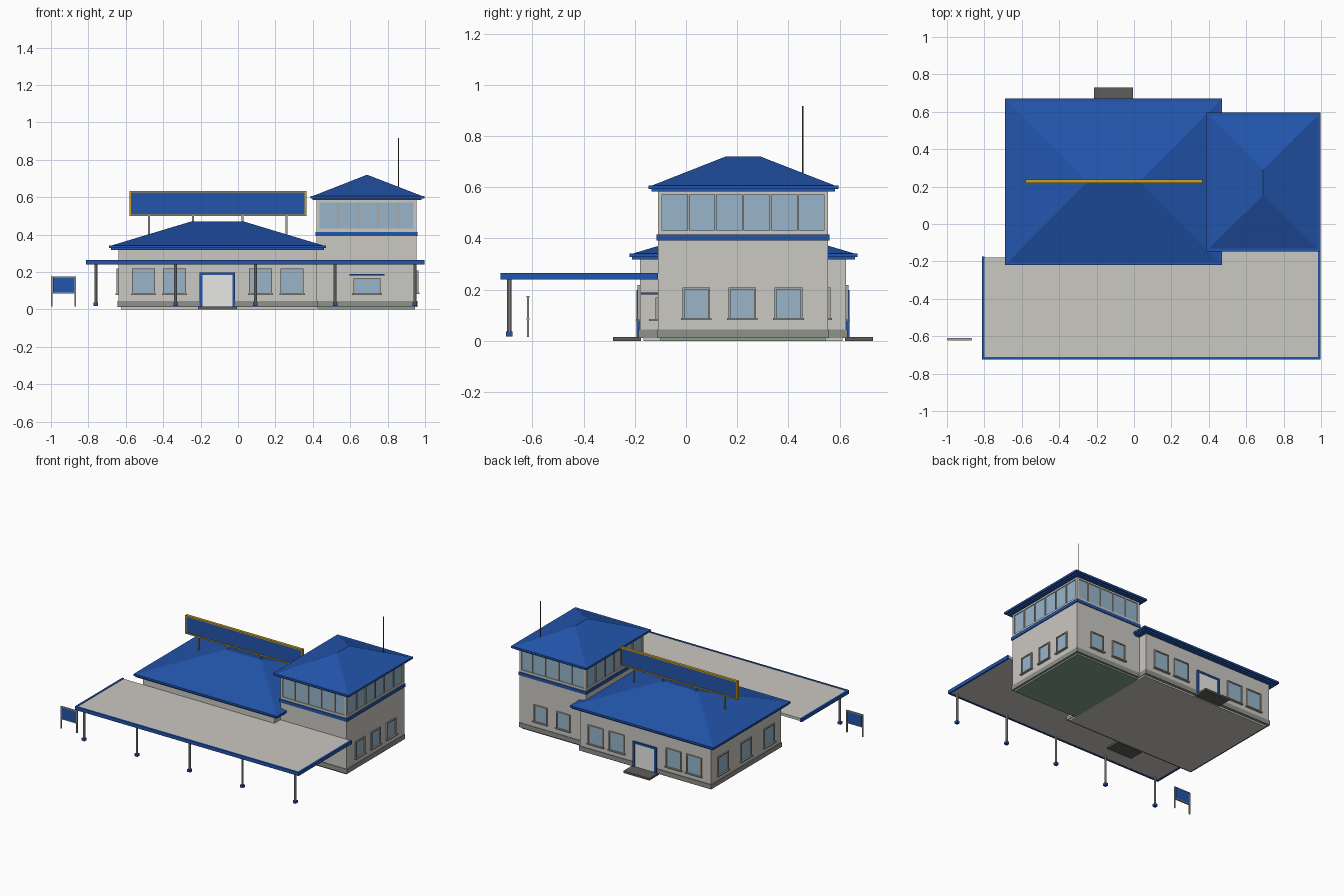
import bpy, bmesh, math

if "Cube" in bpy.data.objects:
    bpy.data.objects.remove(bpy.data.objects["Cube"])

def mat(name, r, g, b):
    m = bpy.data.materials.new(name)
    m.diffuse_color = (r, g, b, 1)
    m.use_nodes = True
    m.node_tree.nodes["Principled BSDF"].inputs["Base Color"].default_value = m.diffuse_color
    return m

BLUE = mat("blue", 0.016, 0.09, 0.41)
WALL = mat("warm light grey", 0.60, 0.58, 0.54)
GLASS = mat("pale blue glass", 0.31, 0.46, 0.59)
YELLOW = mat("golden yellow", 0.58, 0.36, 0.02)
DARK = mat("dark grey", 0.11, 0.11, 0.105)
PLINTH = mat("mid grey", 0.28, 0.28, 0.265)
FRAME = mat("frame grey", 0.40, 0.39, 0.36)
GREEN = mat("grey green", 0.24, 0.35, 0.28)
WHITE = mat("white", 0.95, 0.95, 0.94)

def mesh_object(name, bm, material):
    bmesh.ops.recalc_face_normals(bm, faces=bm.faces)
    me = bpy.data.meshes.new(name)
    bm.to_mesh(me)
    bm.free()
    me.materials.append(material)
    ob = bpy.data.objects.new(name, me)
    bpy.context.collection.objects.link(ob)
    return ob

def box(name, x0, x1, y0, y1, z0, z1, material):
    bm = bmesh.new()
    bmesh.ops.create_cube(bm, size=1)
    for v in bm.verts:
        v.co = (x0 if v.co.x < 0 else x1, y0 if v.co.y < 0 else y1, z0 if v.co.z < 0 else z1)
    return mesh_object(name, bm, material)

def rod(name, x, y, z0, z1, r, material, sides=10):
    bm = bmesh.new()
    bmesh.ops.create_cone(bm, segments=sides, radius1=r, radius2=r, depth=z1 - z0, cap_ends=True)
    bmesh.ops.translate(bm, vec=(x, y, (z0 + z1) / 2), verts=bm.verts)
    return mesh_object(name, bm, material)

def hip_roof(name, x0, x1, y0, y1, z0, z1, ridge):
    """Hipped roof whose ridge runs between the two given points."""
    bm = bmesh.new()
    a, b, c, d = [bm.verts.new((x, y, z0)) for x, y in ((x0, y0), (x1, y0), (x1, y1), (x0, y1))]
    p, q = [bm.verts.new((x, y, z1)) for x, y in ridge]
    if ridge[0][1] == ridge[1][1]:
        faces = [(a, b, q, p), (b, c, q), (c, d, p, q), (d, a, p)]
    else:
        faces = [(a, b, p), (b, c, q, p), (c, d, q), (d, a, p, q)]
    for f in faces + [(d, c, b, a)]:
        bm.faces.new(f)
    return mesh_object(name, bm, BLUE)

def on_wall(name, side, at, u0, u1, z0, z1, d0, d1, material):
    """Box on a wall: u runs along it, d is the distance out from it."""
    s = 1 if side in ("right", "back") else -1
    lo, hi = sorted((at + s * d0, at + s * d1))
    if side in ("front", "back"):
        return box(name, u0, u1, lo, hi, z0, z1, material)
    return box(name, lo, hi, u0, u1, z0, z1, material)

def window(name, side, at, c, w, z0, z1):
    u0, u1, t = c - w / 2, c + w / 2, 0.008
    on_wall(name + "_glass", side, at, u0, u1, z0, z1, 0, 0.003, GLASS)
    for e in (u0, u1):
        on_wall(name + "_jamb", side, at, e - t / 2, e + t / 2, z0, z1, 0, 0.009, FRAME)
    on_wall(name + "_head", side, at, u0 - t / 2, u1 + t / 2, z1 - t / 2, z1 + t / 2, 0, 0.009, FRAME)
    on_wall(name + "_sill", side, at, u0 - 0.01, u1 + 0.01, z0 - 0.008, z0, 0, 0.015, FRAME)

# Main hall
MX0, MX1, MY0, MY1 = -0.64, 0.42, -0.18, 0.625
box("hall_floor", MX0 + 0.015, MX1, MY0 + 0.015, MY1 - 0.015, 0, 0.015, WALL)
box("hall_plinth", MX0 - 0.005, MX1 + 0.005, MY0 - 0.005, MY1 + 0.005, 0.012, 0.045, PLINTH)
box("hall_walls", MX0, MX1, MY0, MY1, 0.02, 0.325, WALL)
box("hall_soffit", -0.68, 0.46, -0.21, 0.66, 0.318, 0.33, BLUE)
box("hall_eave", -0.69, 0.47, -0.22, 0.67, 0.328, 0.342, BLUE)
hip_roof("hall_roof", -0.675, 0.455, -0.205, 0.655, 0.342, 0.47, [(-0.25, 0.225), (0.03, 0.225)])
for side, at in (("front", MY0), ("back", MY1)):
    for x in (-0.505, -0.34, 0.12, 0.29):
        window("hall_window", side, at, x, 0.115, 0.085, 0.215)
    # Doorway with blue surround and step
    on_wall("door_panel", side, at, -0.19, -0.03, 0.015, 0.185, 0, 0.007, WHITE)
    for x in (-0.205, -0.03):
        on_wall("door_jamb", side, at, x, x + 0.015, 0.015, 0.185, 0, 0.013, BLUE)
    on_wall("door_head", side, at, -0.205, -0.015, 0.185, 0.198, 0, 0.013, BLUE)
    on_wall("door_step", side, at, -0.215, -0.005, 0, 0.015, -0.005, 0.105, DARK)
for y in (-0.04, 0.225, 0.49):
    window("hall_side_window", "left", MX0, y, 0.115, 0.085, 0.215)

# Tower
TX0, TX1, TY0, TY1 = 0.42, 0.955, -0.11, 0.555
box("tower_floor", TX0 + 0.005, TX1 - 0.01, TY0 + 0.01, TY1 - 0.01, 0, 0.015, GREEN)
box("tower_plinth", TX0, TX1 + 0.004, TY0 - 0.004, TY1 + 0.004, 0.012, 0.045, PLINTH)
box("tower_walls", TX0, TX1, TY0, TY1, 0.02, 0.395, WALL)
box("tower_band", TX0 - 0.006, TX1 + 0.006, TY0 - 0.006, TY1 + 0.006, 0.392, 0.415, BLUE)
box("tower_cab", TX0 + 0.006, TX1 - 0.006, TY0 + 0.006, TY1 - 0.006, 0.41, 0.59, GLASS)
box("cab_sill", TX0, TX1, TY0, TY1, 0.413, 0.432, WALL)
box("cab_head", TX0, TX1, TY0, TY1, 0.572, 0.59, WALL)
for x in (TX0, TX1 - 0.016):
    for y in (TY0, TY1 - 0.016):
        box("cab_corner", x, x + 0.016, y, y + 0.016, 0.43, 0.575, WALL)
for side, at in (("front", TY0), ("back", TY1)):
    for i in range(1, 5):
        x = TX0 + 0.008 + i * 0.107
        on_wall("cab_mullion", side, at, x - 0.004, x + 0.004, 0.43, 0.575, -0.008, 0, FRAME)
for side, at in (("left", TX0), ("right", TX1)):
    for i in range(1, 6):
        y = TY0 + 0.012 + i * 0.107
        on_wall("cab_mullion", side, at, y - 0.004, y + 0.004, 0.43, 0.575, -0.008, 0, FRAME)
box("tower_soffit", 0.398, 0.982, -0.135, 0.582, 0.584, 0.595, BLUE)
box("tower_eave", 0.387, 0.997, -0.147, 0.595, 0.593, 0.607, BLUE)
hip_roof("tower_roof", 0.402, 0.982, -0.132, 0.58, 0.607, 0.72, [(0.69, 0.155), (0.69, 0.29)])
rod("antenna", 0.858, 0.455, 0.65, 0.917, 0.003, DARK, 8)
for y in (0.04, 0.22, 0.40):
    window("tower_side_window", "right", TX1, y, 0.1, 0.09, 0.205)
for x in (0.60, 0.785):
    window("tower_back_window", "back", TY1, x, 0.1, 0.09, 0.205)
# Service window with counter and awning
window("service_window", "front", TY0, 0.69, 0.135, 0.085, 0.165)
on_wall("service_counter", "front", TY0, 0.61, 0.77, 0.077, 0.085, 0, 0.035, FRAME)
on_wall("service_awning", "front", TY0, 0.597, 0.783, 0.182, 0.19, 0, 0.065, BLUE)

# Canopy
box("canopy_slab", -0.80, 0.985, -0.712, -0.18, 0.243, 0.262, WALL)
box("canopy_slab_rear", 0.42, 0.985, -0.18, -0.11, 0.243, 0.262, WALL)
box("canopy_fascia_front", -0.812, 0.997, -0.724, -0.71, 0.24, 0.265, BLUE)
box("canopy_fascia_left", -0.812, -0.798, -0.712, -0.175, 0.24, 0.265, BLUE)
box("canopy_fascia_right", 0.983, 0.997, -0.712, -0.11, 0.24, 0.265, BLUE)
for i in range(5):
    x = -0.76 + i * 0.4265
    rod("canopy_column", x, -0.69, 0.02, 0.245, 0.008, FRAME)
    box("column_foot", x - 0.012, x + 0.012, -0.702, -0.678, 0.018, 0.036, BLUE)

# Roof sign
box("roof_sign_panel", -0.572, 0.357, 0.222, 0.236, 0.508, 0.625, BLUE)
for z in (0.498, 0.624):
    box("roof_sign_rail", -0.58, 0.365, 0.219, 0.239, z, z + 0.009, YELLOW)
for x in (-0.58, 0.356):
    box("roof_sign_end", x, x + 0.009, 0.219, 0.239, 0.498, 0.633, YELLOW)
for x in (-0.475, -0.24, 0.025, 0.26):
    box("roof_sign_post", x - 0.005, x + 0.005, 0.224, 0.234, 0.38, 0.5, FRAME)

# Free-standing board
box("board_panel", -0.99, -0.875, -0.62, -0.612, 0.09, 0.172, BLUE)
for z in (0.084, 0.17):
    box("board_rail", -0.995, -0.87, -0.622, -0.61, z, z + 0.006, FRAME)
for x in (-0.996, -0.869):
    box("board_post", x - 0.004, x + 0.004, -0.62, -0.612, 0.015, 0.176, FRAME)
